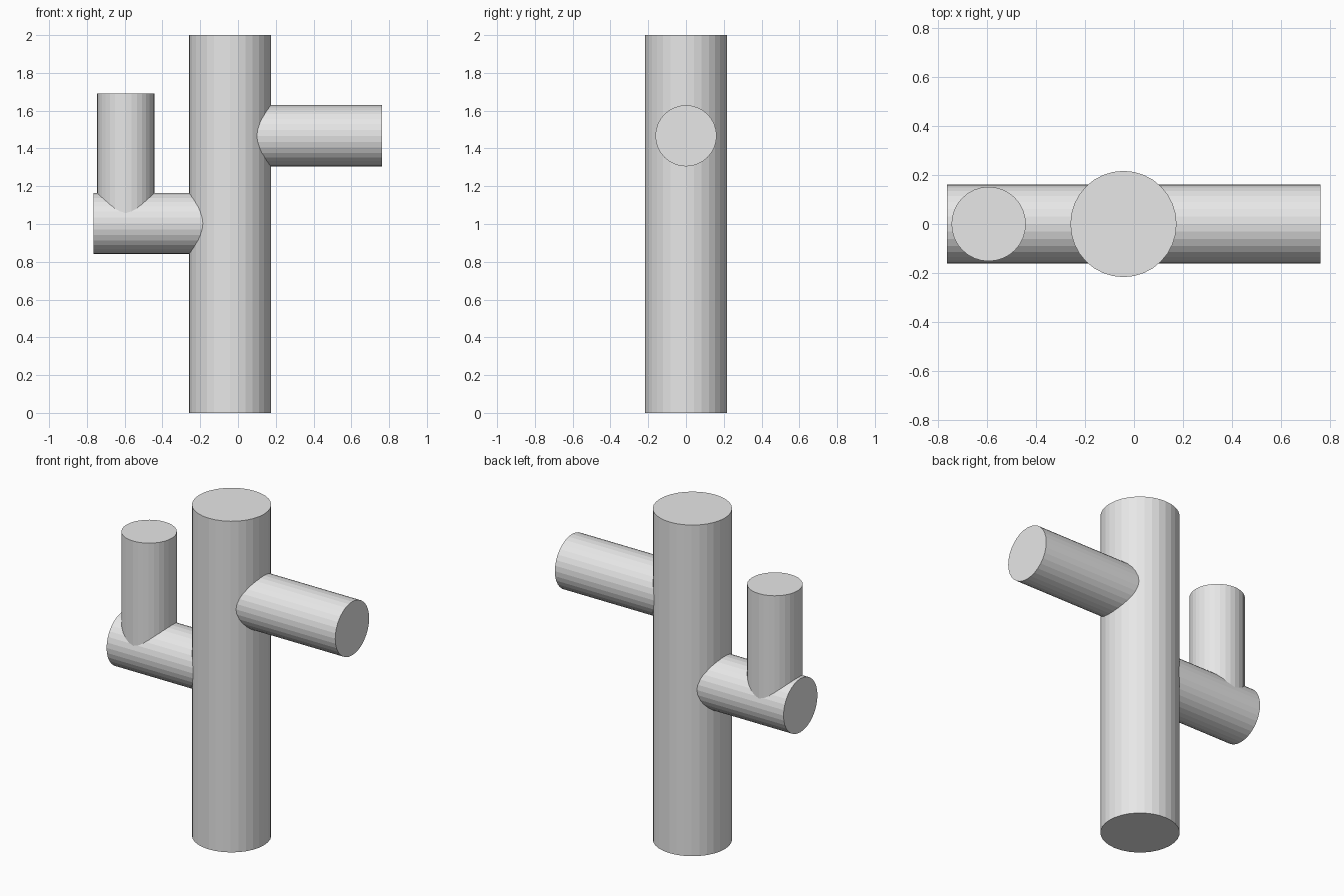
import bpy
from mathutils import Vector

cube = bpy.data.objects.get("Cube")
if cube:
    bpy.data.objects.remove(cube, do_unlink=True)

# One plain grey for every part
grey = bpy.data.materials.new("light_grey")
grey.use_nodes = True
colour = (0.8, 0.8, 0.8, 1)
grey.diffuse_color = colour
grey.node_tree.nodes["Principled BSDF"].inputs["Base Color"].default_value = colour


def limb(name, start, end, radius):
    """Flat-shaded, capped cylinder running from start to end."""
    start, end = Vector(start), Vector(end)
    axis = end - start
    bpy.ops.mesh.primitive_cylinder_add(
        vertices=32, radius=radius, depth=axis.length,
        location=(start + end) / 2,
        rotation=axis.to_track_quat('Z', 'Y').to_euler())
    obj = bpy.context.object
    obj.name = name
    obj.data.materials.append(grey)
    return obj


TRUNK_X = -0.043
UPRIGHT_X = -0.594
LOW_Z, HIGH_Z = 1.003, 1.467

# Main column
limb("trunk", (TRUNK_X, 0, 0), (TRUNK_X, 0, 2), 0.217)

# Horizontal branches, rooted inside the column
limb("left_branch", (TRUNK_X, 0, HIGH_Z), (0.763, 0, HIGH_Z), 0.162)
limb("right_branch", (TRUNK_X, 0, LOW_Z), (-0.765, 0, LOW_Z), 0.162)

# Short upright rising from the lower branch
limb("right_upright", (UPRIGHT_X, 0, LOW_Z), (UPRIGHT_X, 0, 1.69), 0.152)
